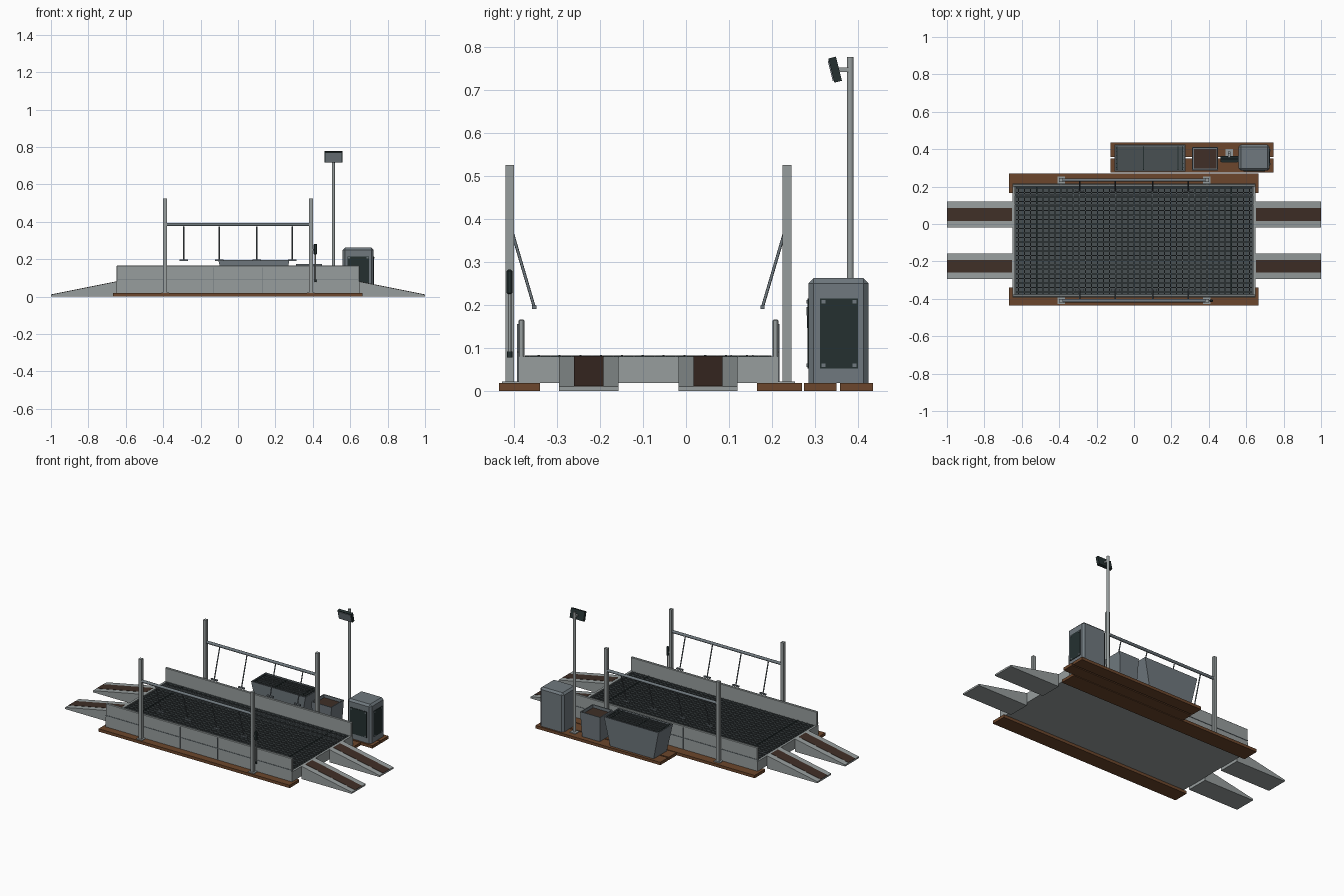
import bpy, bmesh, math
from mathutils import Vector

cube = bpy.data.objects.get("Cube")
if cube:
    bpy.data.objects.remove(cube, do_unlink=True)


def material(name, r, g, b):
    m = bpy.data.materials.new(name)
    m.use_nodes = True
    m.diffuse_color = (r, g, b, 1)
    m.node_tree.nodes["Principled BSDF"].inputs["Base Color"].default_value = (r, g, b, 1)
    return m


STEEL = material("galvanised steel", .31, .34, .34)
SLATE = material("slate paint", .16, .19, .21)
GRATE = material("dark grating", .065, .08, .085)
DARK = material("dark green black", .018, .03, .03)
WOOD = material("brown timber", .15, .062, .025)
TREAD = material("dark brown tread", .05, .028, .02)


def finish(name, bm, mat):
    bmesh.ops.recalc_face_normals(bm, faces=bm.faces)
    me = bpy.data.meshes.new(name)
    bm.to_mesh(me)
    bm.free()
    me.materials.append(mat)
    ob = bpy.data.objects.new(name, me)
    bpy.context.collection.objects.link(ob)
    return ob


def add_box(bm, x0, x1, y0, y1, z0, z1):
    vs = bmesh.ops.create_cube(bm, size=1)["verts"]
    for v in vs:
        v.co = ((x0 + x1) / 2 + v.co.x * (x1 - x0),
                (y0 + y1) / 2 + v.co.y * (y1 - y0),
                (z0 + z1) / 2 + v.co.z * (z1 - z0))


def boxes(name, mat, items, bevel=0):
    bm = bmesh.new()
    for b in items:
        add_box(bm, *b)
    ob = finish(name, bm, mat)
    if bevel:
        mod = ob.modifiers.new("Bevel", "BEVEL")
        mod.width, mod.segments = bevel, 1
    return ob


def rod(name, mat, a, b, r, r2=None, sides=10):
    a, b = Vector(a), Vector(b)
    bm = bmesh.new()
    bmesh.ops.create_cone(bm, cap_ends=True, segments=sides, radius1=r,
                          radius2=r if r2 is None else r2, depth=(b - a).length)
    ob = finish(name, bm, mat)
    ob.location = (a + b) / 2
    ob.rotation_euler = (b - a).to_track_quat("Z", "Y").to_euler()
    ob.data.shade_smooth()
    for p in ob.data.polygons:
        p.use_smooth = len(p.vertices) == 4
    return ob


def prism(name, mat, profile, y0, y1):
    # extrude an x-z profile along y
    bm = bmesh.new()
    f = bm.faces.new([bm.verts.new((x, y0, z)) for x, z in profile])
    ext = bmesh.ops.extrude_face_region(bm, geom=[f])["geom"]
    bmesh.ops.translate(bm, vec=(0, y1 - y0, 0),
                        verts=[v for v in ext if isinstance(v, bmesh.types.BMVert)])
    return finish(name, bm, mat)


# Timber planks on the ground
boxes("timber_planks", WOOD, [(-.668, .665, -.435, -.34, 0, .018),
                              (-.668, .665, .165, .27, 0, .018),
                              (-.125, .745, .275, .35, 0, .018),
                              (-.125, .745, .358, .435, 0, .018)])

# Wash basin: pan, side walls, end lips
boxes("basin_pan", STEEL, [(-.65, .65, -.39, .215, .018, .066)])
boxes("basin_end_lips", STEEL, [(s - .007, s + .007, -.39, .215, .06, .08) for s in (-.643, .643)])
boxes("side_walls", STEEL, [(-.65, .65, -.39, -.376, .06, .166),
                            (-.65, .65, .201, .215, .06, .166)], .003)
seams = []
for y0, y1 in ((-.3925, -.39), (.215, .2175)):
    seams.append((-.65, .65, y0, y1, .088, .092))
    seams += [(x - .002, x + .002, y0, y1, .02, .155) for x in (-.39, -.13, .13, .39)]
boxes("wall_seams", SLATE, seams)

# Floor grating
boxes("grating_floor", GRATE, [(-.636, .636, -.376, .201, .06, .069)])
boxes("grating_long_bars", GRATE, [(-.632, .632, -.366 + i * .0242, -.36 + i * .0242, .068, .082)
                                   for i in range(24)])
boxes("grating_cross_bars", GRATE, [(x - .003, x + .003, -.374, .199, .068, .080)
                                    for x in [i * .0325 for i in range(-19, 20)]])
boxes("grating_end_joints", DARK, [(s * .52 - .003, s * .52 + .003, -.374, .199, .075, .0825)
                                   for s in (-1, 1)])
boxes("grating_studs", STEEL, [(i * .13 - .002, i * .13 + .002, y, y + .005, .08, .083)
                               for i in range(-3, 4)
                               for y in [-.345 + j * .0484 for j in range(11)]])
boxes("grating_strips", SLATE, [(-.636, .636, y - .002, y + .002, .078, .083) for y in (.105, .155)])

# Access ramps with tread strips
for side in (-1, 1):
    for y0 in (-.295, -.018):
        prism("ramp", STEEL, [(side * .65, 0), (side, 0), (side, .01), (side * .65, .08)],
              y0, y0 + .138)
        prism("ramp_tread", TREAD, [(side * .652, .078), (side * .999, .0085),
                                    (side * .999, .0115), (side * .652, .081)],
              y0 + .035, y0 + .103)

# Spray frames: posts, top rail, angled drop pipes, nozzles
for y, inward in ((-.41, 1), (.235, -1)):
    for x in (-.39, .39):
        boxes("post", STEEL, [(x - .01, x + .01, y - .01, y + .01, .018, .525)])
        boxes("post_foot", STEEL, [(x - .02, x + .02, y - .018, y + .018, .018, .022)])
    rod("spray_rail", SLATE, (-.39, y, .385), (.39, y, .385), .009)
    for x in (-.29, -.1, .1, .29):
        tip = (x, y + inward * .057, .195)
        rod("drop_pipe", SLATE, (x, y + inward * .004, .375), tip, .0035, sides=8)
        boxes("spray_nozzle", SLATE, [(x - .022, x + .022, tip[1] - .005, tip[1] + .005, .19, .198)])

# Spray lance hung on the front post
boxes("lance_grip", DARK, [(.405, .422, -.417, -.404, .225, .282)], .003)
boxes("lance_hook", STEEL, [(.398, .412, -.414, -.406, .245, .255)])
rod("lance_tube", STEEL, (.414, -.41, .09), (.414, -.41, .23), .004, sides=8)
rod("lance_tip", DARK, (.414, -.41, .078), (.414, -.41, .092), .006, sides=8)


# Open tapered bins
def bin_box(name, x0, x1, y0, y1, z1, taper_x, taper_y, fill, depth):
    bm = bmesh.new()
    add_box(bm, x0, x1, y0, y1, .018, z1)
    cx, cy = (x0 + x1) / 2, (y0 + y1) / 2
    for v in bm.verts:
        if v.co.z < .1:
            v.co.x = cx + (v.co.x - cx) * taper_x
            v.co.y = cy + (v.co.y - cy) * taper_y
    bm.faces.ensure_lookup_table()
    top = max(bm.faces, key=lambda f: f.calc_center_median().z)
    bmesh.ops.inset_individual(bm, faces=[top], thickness=.008)
    inner = bmesh.ops.extrude_face_region(bm, geom=[top])["geom"]
    bmesh.ops.translate(bm, vec=(0, 0, -depth),
                        verts=[v for v in inner if isinstance(v, bmesh.types.BMVert)])
    if top.is_valid:
        bm.faces.remove(top)
    finish(name, bm, SLATE)
    boxes(name + "_fill", fill, [(x0 + .01, x1 - .01, y0 + .01, y1 - .01,
                                  z1 - depth - .002, z1 - depth + .004)])


bin_box("settling_tank", -.105, .275, .28, .425, .195, .8, .9, GRATE, .012)
boxes("tank_grid", GRATE,
      [(-.095, .265, .3 + i * .021, .304 + i * .021, .182, .193) for i in range(6)] +
      [(-.085 + i * .026, -.081 + i * .026, .29, .415, .182, .191) for i in range(14)])
boxes("tank_joints", DARK, [(x - .003, x + .003, .29, .415, .186, .1935)
                            for x in (-.09, .05, .235, .26)])
bin_box("waste_bin", .31, .45, .287, .412, .175, .88, .88, TREAD, .02)

# Pump cabinet with chamfered top and dark panels
bm = bmesh.new()
add_box(bm, .56, .725, .285, .425, .018, .262)
bmesh.ops.bevel(bm, geom=[e for e in bm.edges if sum(v.co.z for v in e.verts) > .25],
                offset=.012, segments=1, affect="EDGES")
finish("pump_cabinet", bm, SLATE)
boxes("cabinet_panels", DARK, [(.724, .728, .312, .4, .052, .215),
                               (.585, .7, .282, .286, .052, .215)])
boxes("panel_bolts", SLATE,
      [(.727, .73, y - .005, y + .005, z - .004, z + .004) for y in (.32, .392) for z in (.06, .207)] +
      [(x - .005, x + .005, .28, .283, z - .004, z + .004) for x in (.593, .692) for z in (.06, .207)])

# Floodlight mast
rod("lamp_mast", STEEL, (.51, .382, .018), (.51, .382, .776), .008)
boxes("mast_foot", STEEL, [(.49, .53, .362, .402, .018, .023)])
boxes("lamp_bracket", STEEL, [(.503, .517, .35, .38, .742, .752)])
tilt = math.radians(14)
for name, mat, b in (("lamp_body", DARK, (-.048, .048, -.009, .009, -.029, .029)),
                     ("lamp_lens", SLATE, (-.043, .043, -.012, -.008, -.024, .024))):
    ob = boxes(name, mat, [b])
    ob.location = (.51, .347, .747)
    ob.rotation_euler.x = tilt
